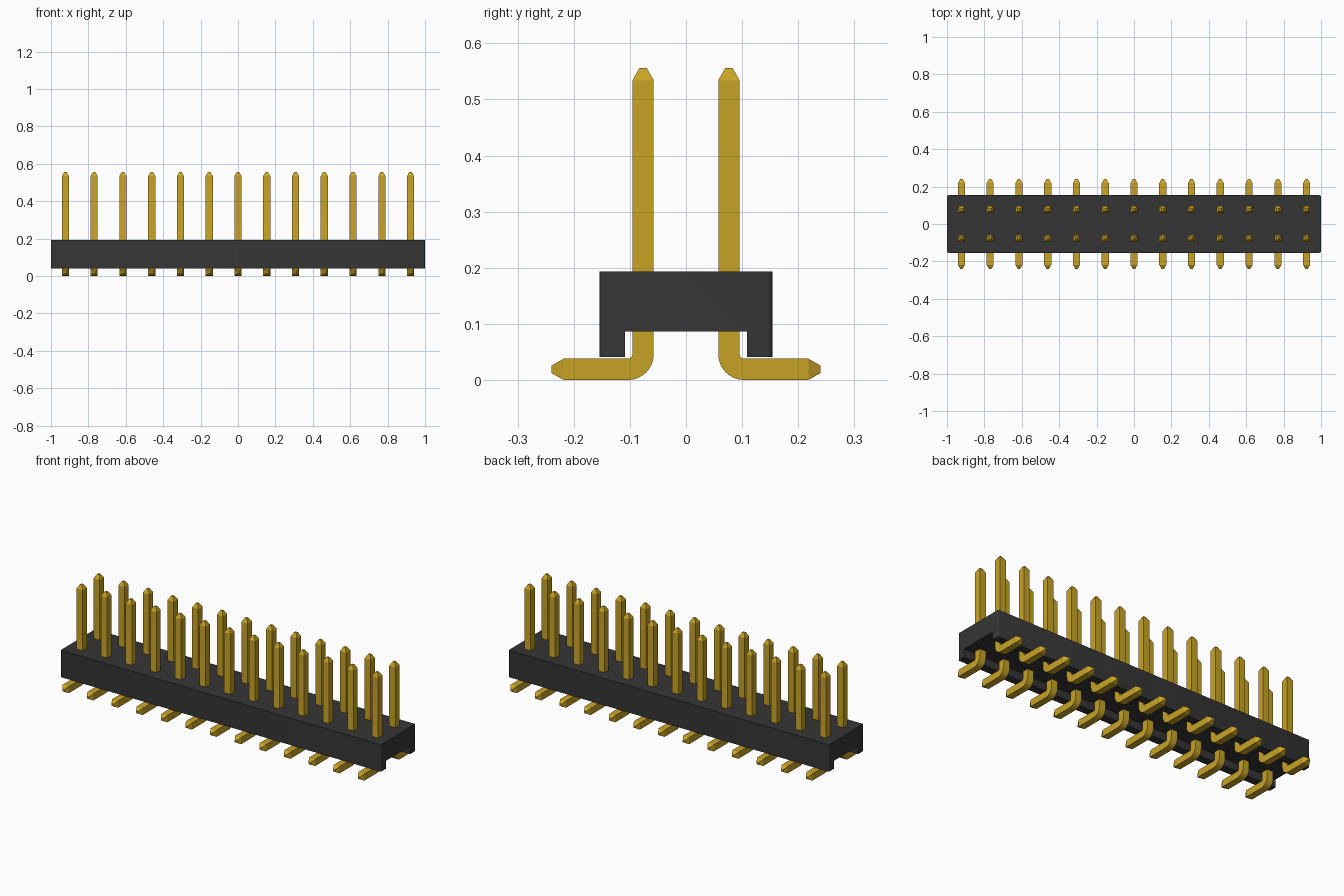
import bpy, bmesh, math
from mathutils import Vector

if "Cube" in bpy.data.objects:
    bpy.data.objects.remove(bpy.data.objects["Cube"], do_unlink=True)

PINS, PITCH = 13, 0.1538       # pins per row and their spacing
HALF = 0.019                   # half the pin thickness
ROW_Y = 0.0765                 # distance of each row from the middle


def material(name, color, roughness, metallic=0.0):
    mat = bpy.data.materials.new(name)
    mat.diffuse_color = color
    mat.use_nodes = True
    bsdf = next(n for n in mat.node_tree.nodes if n.type == 'BSDF_PRINCIPLED')
    bsdf.inputs["Base Color"].default_value = color
    bsdf.inputs["Roughness"].default_value = roughness
    bsdf.inputs["Metallic"].default_value = metallic
    return mat


def finish(name, bm, mat, angle):
    bmesh.ops.recalc_face_normals(bm, faces=bm.faces[:])
    mesh = bpy.data.meshes.new(name)
    bm.to_mesh(mesh)
    bm.free()
    mesh.materials.append(mat)
    obj = bpy.data.objects.new(name, mesh)
    bpy.context.collection.objects.link(obj)
    bpy.ops.object.select_all(action='DESELECT')
    obj.select_set(True)
    bpy.context.view_layer.objects.active = obj
    bpy.ops.object.shade_smooth_by_angle(angle=math.radians(angle))
    return obj


black = material("black plastic", (0.036, 0.036, 0.036, 1), 0.6)
gold = material("gold", (0.58, 0.37, 0.02, 1), 0.4)

# Housing: channelled profile extruded along x, vertical corners rounded
bm = bmesh.new()
half_profile = [(0.154, 0.193), (0.154, 0.041), (0.109, 0.041), (0.109, 0.086)]
profile = half_profile + [(-y, z) for y, z in reversed(half_profile)]
face = bm.faces.new([bm.verts.new((-1, y, z)) for y, z in profile])
ext = bmesh.ops.extrude_face_region(bm, geom=[face])
bmesh.ops.translate(bm, vec=(2, 0, 0),
                    verts=[v for v in ext["geom"] if isinstance(v, bmesh.types.BMVert)])
corners = [e for e in bm.edges
           if all(abs(v.co.y) > 0.15 for v in e.verts)
           and abs(e.verts[0].co.z - e.verts[1].co.z) > 0.1]
bmesh.ops.bevel(bm, geom=corners, offset=0.008, segments=3, profile=0.5,
                affect='EDGES')
finish("housing", bm, black, 35)

# Pin: square section swept from the foot tip, round the bend, to the top
BEND = 0.027                   # centreline radius of the bend
cy, cz = ROW_Y + BEND, HALF + BEND
TIP = 0.0065
rings = [(0.240, HALF, 90, TIP), (0.218, HALF, 90, HALF)]
for i in range(9):
    a = 90 - i * 90 / 8
    r = math.radians(a)
    rings.append((cy - BEND * math.cos(r), cz - BEND * math.sin(r), a, HALF))
rings += [(ROW_Y, 0.534, 0, HALF), (ROW_Y, 0.556, 0, TIP)]

bm = bmesh.new()
loops = []
for y, z, a, h in rings:
    r = math.radians(a)
    side = Vector((0, math.cos(r), math.sin(r)))
    centre = Vector((-PITCH * (PINS - 1) / 2, y, z))
    loops.append([bm.verts.new(centre + Vector((sx * h, 0, 0)) + side * sn * h)
                  for sx, sn in ((-1, -1), (1, -1), (1, 1), (-1, 1))])
for lo, hi in zip(loops, loops[1:]):
    for k in range(4):
        bm.faces.new((lo[k], lo[(k + 1) % 4], hi[(k + 1) % 4], hi[k]))
bm.faces.new(loops[0])
bm.faces.new(loops[-1])
pins = finish("pins", bm, gold, 25)

# Repeat along the row, then mirror to the other row
array = pins.modifiers.new("row", 'ARRAY')
array.count = PINS
array.use_relative_offset = False
array.use_constant_offset = True
array.constant_offset_displace = (PITCH, 0, 0)
mirror = pins.modifiers.new("second row", 'MIRROR')
mirror.use_axis = (False, True, False)
